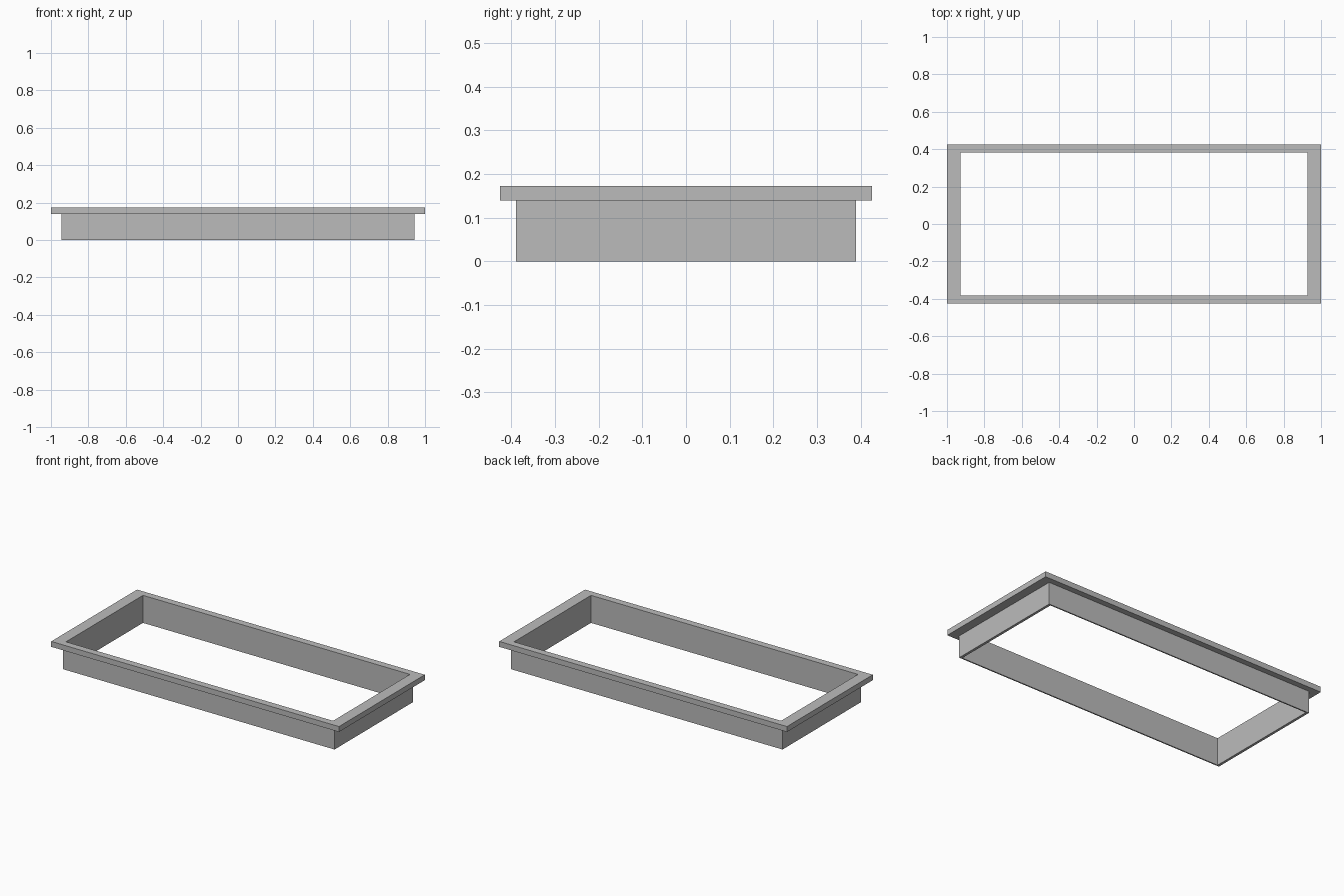
import bpy

cube = bpy.data.objects.get("Cube")
if cube:
    bpy.data.objects.remove(cube, do_unlink=True)

# One plain grey for the whole frame
grey = bpy.data.materials.new("plain_grey")
grey.use_nodes = True
colour = (0.5, 0.5, 0.5, 1)
grey.diffuse_color = colour
grey.node_tree.nodes["Principled BSDF"].inputs["Base Color"].default_value = colour

# Half sizes of the opening, the wall and the flange, and the heights
OPENING = (0.928, 0.382)
WALL = (0.944, 0.39)
FLANGE = (1.0, 0.426)
BASE, LEDGE, TOP = 0.0, 0.139, 0.173

# Cross-section loop, swept around the four corners
section = [(OPENING, BASE), (WALL, BASE), (WALL, LEDGE),
           (FLANGE, LEDGE), (FLANGE, TOP), (OPENING, TOP)]
corners = [(-1, -1), (1, -1), (1, 1), (-1, 1)]
n = len(section)

verts = [(sx * half[0], sy * half[1], z)
         for sx, sy in corners for half, z in section]
faces = [(c * n + i, (c + 1) % 4 * n + i,
          (c + 1) % 4 * n + (i + 1) % n, c * n + (i + 1) % n)
         for c in range(4) for i in range(n)]
# Reverse the winding so the faces point outward
faces = [f[::-1] for f in faces]

mesh = bpy.data.meshes.new("flanged_frame")
mesh.from_pydata(verts, [], faces)
mesh.materials.append(grey)
mesh.validate()
frame = bpy.data.objects.new("flanged_frame", mesh)
bpy.context.collection.objects.link(frame)
